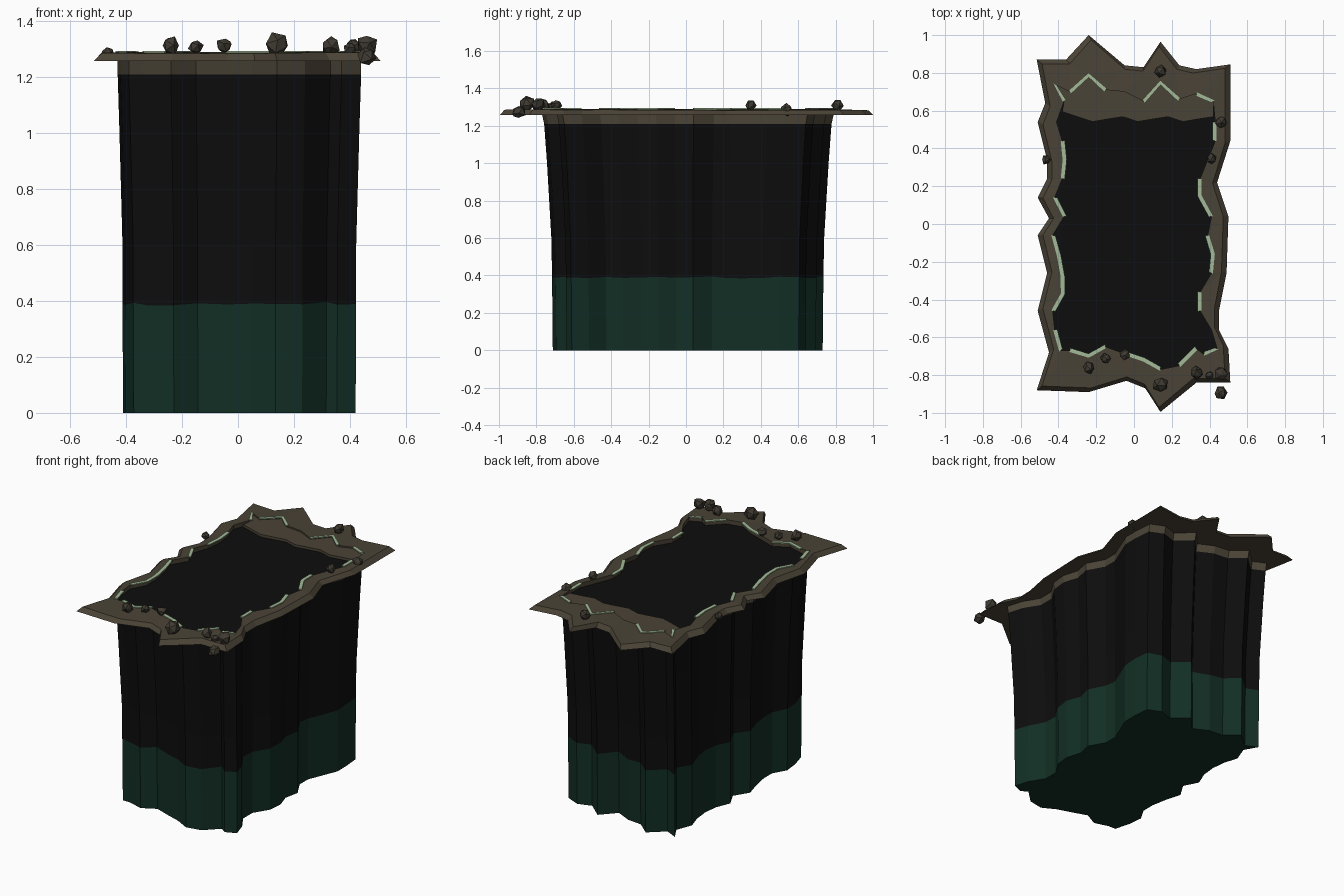
import bpy, bmesh, math, random
from mathutils import Vector, Matrix

if "Cube" in bpy.data.objects:
    bpy.data.objects.remove(bpy.data.objects["Cube"])

random.seed(4)


def material(name, r, g, b):
    m = bpy.data.materials.new(name)
    m.diffuse_color = (r, g, b, 1)
    m.use_nodes = True
    m.node_tree.nodes["Principled BSDF"].inputs["Base Color"].default_value = m.diffuse_color
    return m


EARTH = material("earth brown", 0.068, 0.056, 0.037)
BLACK = material("void black", 0.004, 0.004, 0.004)
DEEP = material("deep green", 0.006, 0.028, 0.018)
PALE = material("pale green", 0.36, 0.49, 0.31)
STONE = material("stone brown", 0.050, 0.043, 0.032)

# Opening outline, counter-clockwise from the front left corner
INNER = [(-.39, -.67), (-.34, -.67), (-.24, -.70), (-.15, -.65), (-.04, -.69), (.05, -.72),
         (.14, -.77), (.24, -.75), (.33, -.66), (.37, -.69), (.44, -.66), (.41, -.56),
         (.35, -.46), (.35, -.36), (.41, -.26), (.42, -.16), (.39, -.06), (.41, .04),
         (.35, .15), (.35, .24), (.39, .34), (.43, .44), (.43, .54), (.42, .65),
         (.33, .69), (.24, .66), (.14, .75), (.05, .65), (-.05, .70), (-.15, .71),
         (-.24, .79), (-.34, .70), (-.42, .74), (-.37, .65), (-.41, .54), (-.38, .44),
         (-.37, .34), (-.38, .24), (-.42, .14), (-.37, .04), (-.43, -.06), (-.40, -.17),
         (-.38, -.28), (-.38, -.37), (-.43, -.46), (-.42, -.56)]
# Outer outline of the ground slab
OUTER = [(-.515, -.88), (-.24, -.89), (-.04, -.83), (.06, -.87), (.14, -.995), (.33, -.84),
         (.51, -.84), (.50, -.66), (.45, -.56), (.45, -.46), (.49, -.26), (.50, .04),
         (.44, .22), (.51, .44), (.51, .845), (.33, .82), (.24, .84), (.14, .965),
         (.05, .83), (-.05, .84), (-.24, 1.0), (-.36, .87), (-.515, .87), (-.47, .64),
         (-.51, .54), (-.46, .34), (-.46, .24), (-.51, .14), (-.45, .03), (-.51, -.06),
         (-.46, -.26), (-.51, -.46), (-.45, -.68)]


def finish(bm, name, mats, recalc=True):
    if recalc:
        bmesh.ops.recalc_face_normals(bm, faces=bm.faces)
    me = bpy.data.meshes.new(name)
    bm.to_mesh(me)
    bm.free()
    for m in mats:
        me.materials.append(m)
    ob = bpy.data.objects.new(name, me)
    bpy.context.collection.objects.link(ob)
    return ob


def ring(bm, pts, z, sx=1.0, sy=1.0, jitter=0.0):
    return [bm.verts.new((x * sx, y * sy, z + random.uniform(-jitter, jitter))) for x, y in pts]


def bridge(bm, a, b, mat=0):
    n = len(a)
    for i in range(n):
        f = bm.faces.new((a[i], a[(i + 1) % n], b[(i + 1) % n], b[i]))
        f.material_index = mat


def fill_between(bm, a, b):
    edges = []
    for loop in (a, b):
        for i in range(len(loop)):
            pair = (loop[i], loop[(i + 1) % len(loop)])
            edges.append(bm.edges.get(pair) or bm.edges.new(pair))
    bmesh.ops.triangle_fill(bm, use_beauty=True, use_dissolve=False, edges=edges)


# Shaft: stacked rings, coloured by band, with a dark cover and a green floor
bm = bmesh.new()
levels = [(0, .955, .925, 0, 2), (.39, .96, .93, .006, 1), (.6, .96, .935, 0, 1),
          (1.0, .985, .965, 0, 1), (1.21, 1, .985, 0, 0), (1.262, 1, 1, 0, 0)]
prev = None
for z, sx, sy, jit, band in levels:
    cur = ring(bm, INNER, z, sx, sy, jit)
    if prev:
        bridge(bm, prev[0], cur, prev[1])
    else:
        bm.faces.new(cur).material_index = 2
    prev = (cur, band)
bm.faces.new(prev[0]).material_index = 1
finish(bm, "pit_shaft", [EARTH, BLACK, DEEP])

# Ground slab: sloped outer edge around the opening
bm = bmesh.new()
out_low = ring(bm, OUTER, 1.258)
out_top = ring(bm, OUTER, 1.285, .945, .975, .003)
in_top = ring(bm, INNER, 1.289)
in_low = ring(bm, INNER, 1.258)
bridge(bm, out_low, out_top)
bridge(bm, in_low, in_top)
fill_between(bm, out_top, in_top)
fill_between(bm, out_low, in_low)
finish(bm, "ground_rim", [EARTH])

# Back ledge with a wavy front edge
bm = bmesh.new()
wave = [(-.38 + .08 * i, .555 + .015 * math.sin(i * 2.1) + (.04 if i == 0 else 0)) for i in range(11)]
outline = wave + INNER[23:34]
top = ring(bm, outline, 1.28)
low = ring(bm, outline, 1.264)
bridge(bm, low, top)
bm.faces.new(top)
bm.faces.new(low)
finish(bm, "back_ledge", [EARTH])

# Pale edge strips: thin ribbons along runs of the opening outline
bm = bmesh.new()
N = len(INNER)


def inward(i):
    a, b = Vector(INNER[(i - 1) % N]), Vector(INNER[(i + 1) % N])
    d = (b - a).normalized()
    return Vector((-d.y, d.x))


for start, end in [(1, 3), (4, 6), (7, 8), (9, 10), (12, 13), (14, 16), (17, 19), (21, 22),
                   (23, 24), (25, 27), (29, 31), (32, 33), (35, 37), (38, 39), (40, 44), (45, 46)]:
    rows = []
    for i in range(start, end + 1):
        p, n = Vector(INNER[i % N]), inward(i)
        a, b = p - n * .008, p + n * .014
        rows.append([bm.verts.new((q.x, q.y, z)) for q, z in
                     ((a, 1.287), (b, 1.287), (b, 1.294), (a, 1.294))])
    for r, s in zip(rows, rows[1:]):
        bridge(bm, r, s)
    bm.faces.new(rows[0])
    bm.faces.new(rows[-1])
finish(bm, "edge_strips", [PALE])

# Loose stones: jittered low-poly lumps (x, y, z, radius)
stones = [(.14, -.85, 1.315, .042), (.33, -.785, 1.31, .034), (.46, -.79, 1.315, .036),
          (.46, -.895, 1.275, .036), (-.24, -.76, 1.313, .032), (-.15, -.71, 1.308, .027),
          (-.05, -.69, 1.312, .028), (.14, .81, 1.308, .034), (.46, .54, 1.287, .032),
          (.41, .345, 1.308, .028), (-.465, .34, 1.285, .024), (.40, -.8, 1.30, .022)]
for k, (x, y, z, r) in enumerate(stones):
    bm = bmesh.new()
    bmesh.ops.create_icosphere(bm, subdivisions=1, radius=r * 1.08)
    for v in bm.verts:
        v.co *= random.uniform(.82, 1.1)
    turn = Matrix.Rotation(random.uniform(0, 6.28), 4, 'Z') @ Matrix.Rotation(random.uniform(0, 3), 4, 'X')
    bmesh.ops.transform(bm, matrix=Matrix.Translation((x, y, z)) @ turn, verts=bm.verts)
    finish(bm, "stone_%02d" % (k + 1), [STONE])
